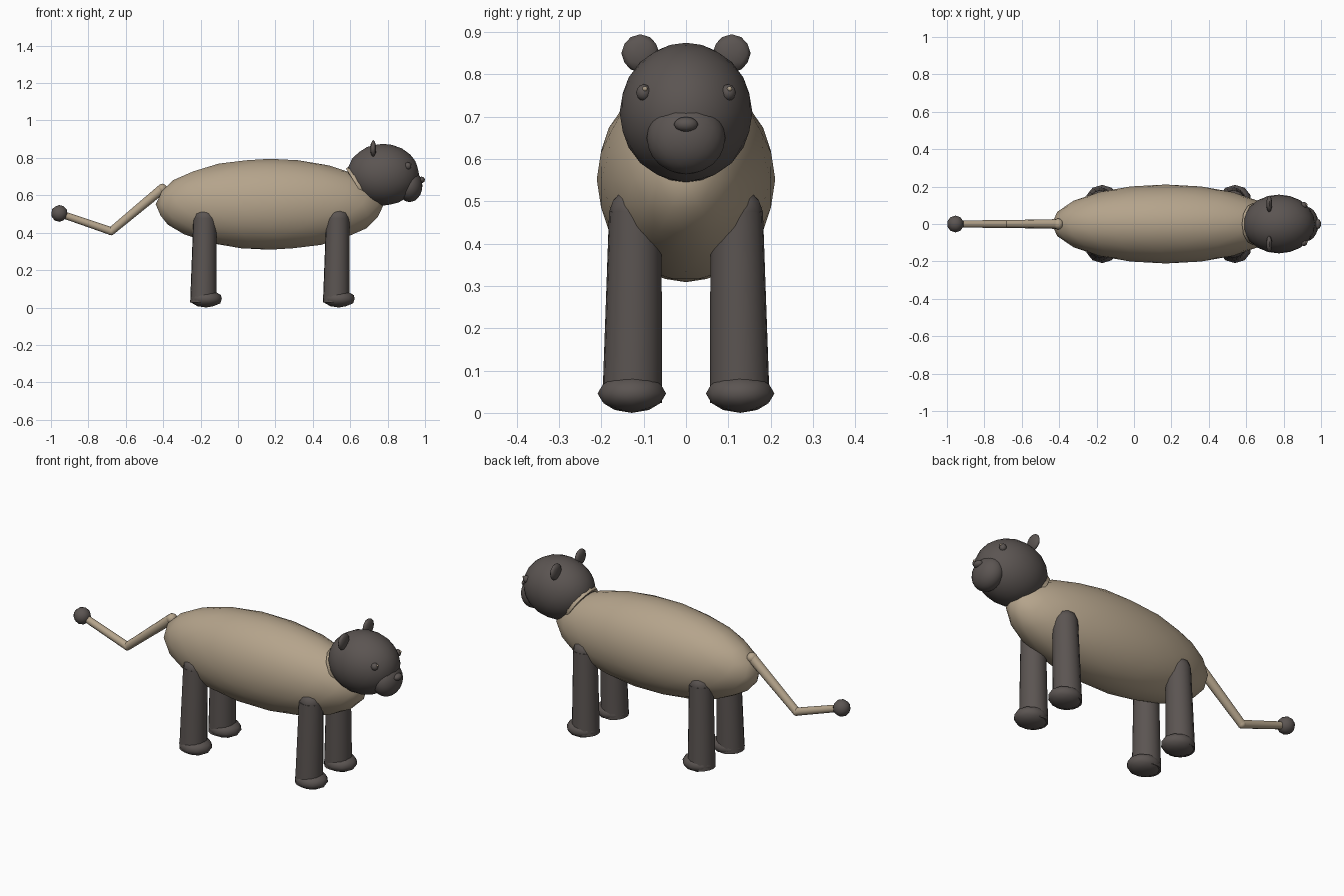
import bpy
import math
from mathutils import Vector

cube = bpy.data.objects.get("Cube")
if cube:
    bpy.data.objects.remove(cube, do_unlink=True)


def material(name, rgb):
    mat = bpy.data.materials.new(name)
    mat.use_nodes = True
    mat.diffuse_color = (*rgb, 1)
    mat.node_tree.nodes["Principled BSDF"].inputs["Base Color"].default_value = (*rgb, 1)
    return mat


TAN = material("tan fur", (0.46, 0.37, 0.26))
DARK = material("dark brown fur", (0.105, 0.09, 0.084))


def finish(name, mat):
    obj = bpy.context.object
    obj.name = name
    obj.data.materials.append(mat)
    bpy.ops.object.shade_smooth_by_angle(angle=math.radians(50))
    return obj


def ball(name, centre, radii, mat, detail=2):
    bpy.ops.mesh.primitive_ico_sphere_add(subdivisions=detail, radius=1, location=centre)
    bpy.context.object.scale = radii
    bpy.ops.object.transform_apply(location=False, rotation=False, scale=True)
    return finish(name, mat)


def limb(name, start, end, r1, r2, mat, sides=16):
    a, b = Vector(start), Vector(end)
    bpy.ops.mesh.primitive_cone_add(vertices=sides, radius1=r1, radius2=r2,
                                    depth=(b - a).length, location=(a + b) / 2)
    bpy.context.object.rotation_euler = (b - a).to_track_quat("Z", "Y").to_euler()
    return finish(name, mat)


# Body and neck
ball("body", (0.17, 0, 0.552), (0.61, 0.211, 0.243), TAN, 3)
limb("neck", (0.635, 0, 0.65), (0.74, 0, 0.715), 0.11, 0.11, TAN, 12)

# Head and muzzle
ball("head", (0.775, 0, 0.71), (0.193, 0.157, 0.165), DARK, 3)
ball("muzzle", (0.918, 0, 0.65), (0.068, 0.093, 0.086), DARK, 3)
ball("nose", (0.98, 0, 0.682), (0.02, 0.029, 0.018), DARK)

# Paired eyes, ears and legs
for side, s in (("left", 1), ("right", -1)):
    ball(side + "_eye", (0.908, s * 0.1, 0.757), (0.019, 0.018, 0.02), DARK)
    ball(side + "_eye_glint", (0.923, s * 0.1 + 0.003, 0.766), (0.006, 0.006, 0.006), TAN)
    ball(side + "_ear", (0.723, s * 0.108, 0.85), (0.016, 0.045, 0.045), DARK)
    for end, x in (("front", 0.525), ("back", -0.185)):
        tag = f"{end}_{side}_"
        hip = (x + 0.008, s * 0.12, 0.475)
        limb(tag + "leg", (x, s * 0.127, 0.025), hip, 0.071, 0.062, DARK)
        ball(tag + "shoulder", hip, (0.062, 0.062, 0.058), DARK)
        ball(tag + "paw", (x + 0.015, s * 0.128, 0.046), (0.088, 0.081, 0.046), DARK)

# Bent tail with rounded joints and a dark tip
root, bend, tip = (-0.405, 0, 0.635), (-0.678, 0, 0.408), (-0.955, 0, 0.503)
limb("tail_base", root, bend, 0.026, 0.021, TAN, 12)
limb("tail_end", bend, tip, 0.021, 0.019, TAN, 12)
ball("tail_root_joint", root, (0.027, 0.03, 0.027), TAN)
ball("tail_bend_joint", bend, (0.022, 0.022, 0.022), TAN)
ball("tail_tip", tip, (0.045, 0.045, 0.045), DARK)
